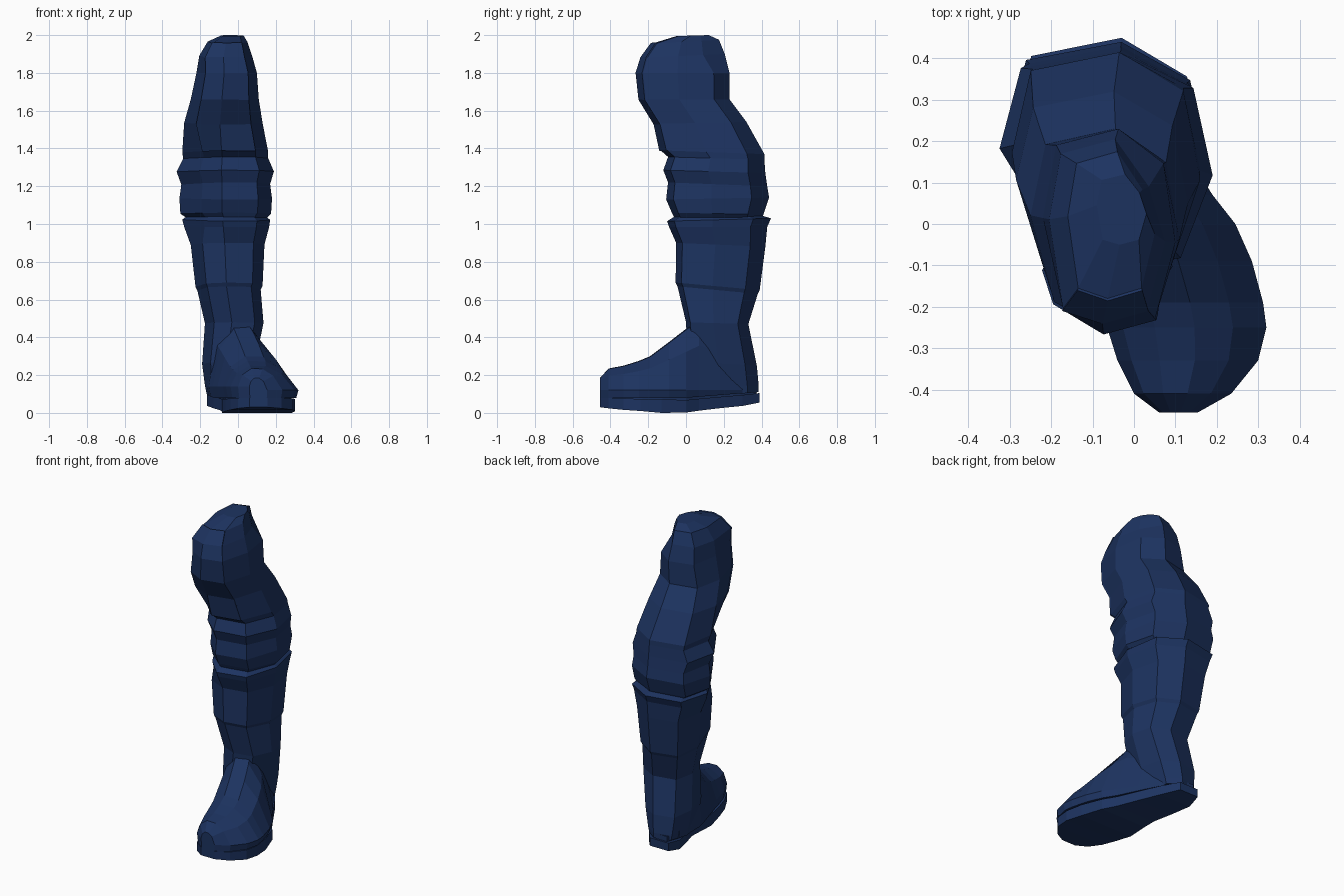
import bpy
import bmesh

navy = bpy.data.materials.new("navy")
navy.diffuse_color = (0.012, 0.033, 0.118, 1)


def finish(name, bm):
    bmesh.ops.recalc_face_normals(bm, faces=bm.faces[:])
    me = bpy.data.meshes.new(name)
    bm.to_mesh(me)
    bm.free()
    me.materials.append(navy)
    ob = bpy.data.objects.new(name, me)
    bpy.context.collection.objects.link(ob)
    return ob


def loft(name, rings, closed=True):
    bm = bmesh.new()
    vs = [[bm.verts.new(p) for p in r] for r in rings]
    n = len(rings[0])
    for a, b in zip(vs, vs[1:]):
        for i in range(n if closed else n - 1):
            j = (i + 1) % n
            bm.faces.new((a[i], a[j], b[j], b[i]))
    if closed:
        bm.faces.new(vs[0])
        bm.faces.new(vs[-1])
    return finish(name, bm)


# Skewed octagon shared by every leg section, in 0..1 of its bounds
OCT = [(.10, .92), (.57, 1), (.91, .83), (1, .44),
       (.85, .07), (.46, 0), (.16, .12), (0, .56)]


def section(zf, zb, x0, x1, y0, y1):
    pts = list(OCT)
    if .98 < zf < 1.5:      # knee: blunter front corner
        pts[6] = (.24, .19)
    elif zf > 1.85:         # hip: fuller front corner, slimmer back corner
        pts[6] = (.12, .07)
        pts[2] = (.86, .74)
    return [(x0 + u * (x1 - x0), y0 + v * (y1 - y0), zf + v * (zb - zf)) for u, v in pts]


# z front, z back, x min, x max, y min, y max
THIGH = [
    (1.995, 2.00, -.09, .03, -.05, .12),
    (1.955, 1.975, -.16, .05, -.18, .175),
    (1.88, 1.90, -.205, .075, -.235, .205),
    (1.80, 1.80, -.22, .10, -.26, .23),
    (1.66, 1.66, -.25, .11, -.245, .23),
    (1.53, 1.54, -.285, .13, -.165, .32),
    (1.39, 1.37, -.295, .16, -.135, .415),
    (1.355, 1.34, -.29, .16, -.095, .415),
    (1.285, 1.27, -.325, .19, -.12, .42),
    (1.22, 1.20, -.30, .17, -.095, .43),
    (1.13, 1.14, -.31, .18, -.105, .44),
    (1.06, 1.05, -.305, .175, -.075, .41),
    (1.03, 1.02, -.26, .145, -.06, .40),
]
thigh = [section(*r) for r in THIGH]
loft("thigh", thigh)

# Raised front panel on the thigh
panel = loft("thigh_front_panel", [r[4:7] for r in thigh[1:7]], closed=False)
mod = panel.modifiers.new("thickness", 'SOLIDIFY')
mod.thickness = 0.014
mod.offset = 0

# Boot shaft with flared cuff, narrowing into the heel
SHAFT = [
    (1.04, 1.045, -.27, .145, -.06, .40),
    (1.015, 1.03, -.295, .17, -.10, .45),
    (.985, .985, -.285, .165, -.09, .43),
    (.90, .88, -.25, .14, -.052, .42),
    (.69, .65, -.225, .13, -.055, .39),
    (.67, .63, -.215, .12, -.045, .38),
    (.48, .47, -.175, .135, 0, .33),
    (.27, .25, -.19, .09, .01, .375),
    (.15, .14, -.175, .06, .03, .385),
    (.08, .11, -.165, .05, .03, .385),
]
loft("boot_shaft", [section(*r) for r in SHAFT])

# Foot: y, x min, x max, top height, from heel to toe
FOOT = [
    (.30, -.165, .04, .30), (.18, -.165, .12, .45),
    (.07, -.155, .19, .50), (0, -.135, .245, .445),
    (-.09, -.11, .285, .375), (-.19, -.08, .312, .30), (-.25, -.065, .32, .275),
    (-.33, -.04, .30, .25), (-.41, 0, .235, .235), (-.455, .06, .155, .185),
]


def foot_section(y, x0, x1, zt):
    w, zb = x1 - x0, .08 + max(0, y) * .08
    zm = .14
    h = zt - zm
    return [(x0 + .03 * w, y, zb), (x0, y, zm), (x0 + .1 * w, y, zm + .65 * h),
            (x0 + .3 * w, y, zt), (x0 + .55 * w, y, zt - .02 * h),
            (x0 + .79 * w, y, zm + .6 * h), (x1, y, zm - .02), (x1 - .03 * w, y, zb)]


loft("boot_foot", [foot_section(*r) for r in FOOT])

# Sole with a waisted arch: y, x min, x max, bottom height, top height
SOLE = [
    (.39, -.15, -.02, .055, .105), (.30, -.165, .05, .037, .095), (.18, -.13, .12, .025, .085),
    (.07, -.09, .185, .012, .075), (0, -.08, .24, .002, .068), (-.13, -.085, .285, 0, .072),
    (-.24, -.065, .303, .01, .074), (-.33, -.04, .29, .016, .076),
    (-.41, 0, .23, .024, .078), (-.455, .06, .155, .03, .08),
]
loft("sole", [[(x0, y, zb), (x1, y, zb), (x1, y, zt), (x0, y, zt)] for y, x0, x1, zb, zt in SOLE])

# Narrow welt filling the groove between sole and boot
loft("welt", [[(x0 + .02, y * .96, zt - .02), (x1 - .02, y * .96, zt - .02),
               (x1 - .02, y * .96, zt + .03), (x0 + .02, y * .96, zt + .03)]
              for y, x0, x1, zb, zt in SOLE])
